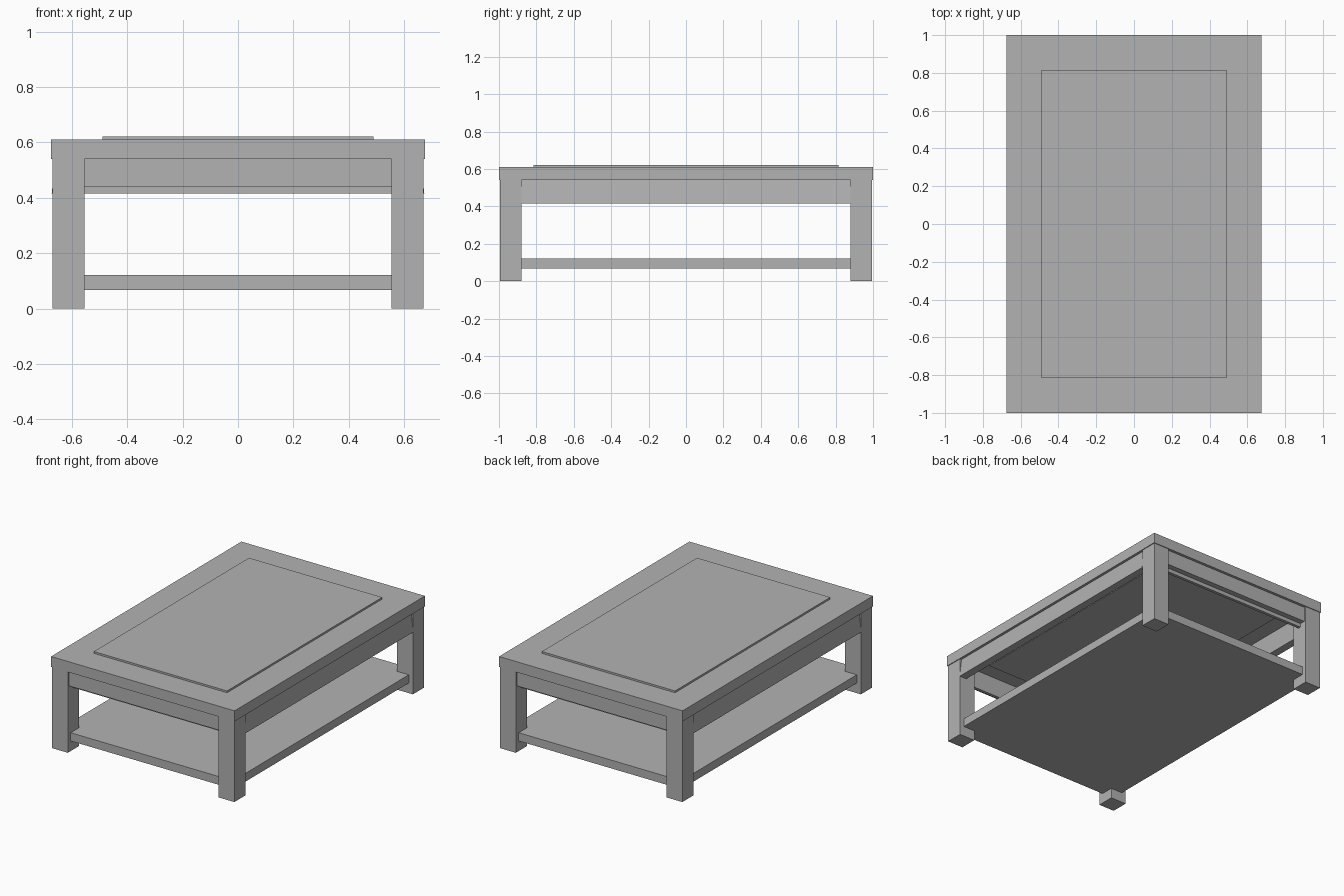
import bpy
import bmesh

old = bpy.data.objects.get("Cube")
if old:
    bpy.data.objects.remove(old, do_unlink=True)

grey = bpy.data.materials.new("plain_grey")
grey.use_nodes = True
colour = (0.448, 0.448, 0.448, 1)
grey.diffuse_color = colour
grey.node_tree.nodes["Principled BSDF"].inputs["Base Color"].default_value = colour

WIDTH, LENGTH, HEIGHT = 1.35, 2.0, 0.61
TOP_BOTTOM = 0.54
LEG = 0.115
LEG_X, LEG_Y = 0.67, 0.995      # outer faces of the legs
IN_X, IN_Y = LEG_X - LEG, LEG_Y - LEG


def finish(name, bm):
    bmesh.ops.recalc_face_normals(bm, faces=bm.faces)
    mesh = bpy.data.meshes.new(name)
    bm.to_mesh(mesh)
    bm.free()
    mesh.materials.append(grey)
    obj = bpy.data.objects.new(name, mesh)
    bpy.context.collection.objects.link(obj)
    return obj


def box_mesh(lo, hi):
    bm = bmesh.new()
    bmesh.ops.create_cube(bm, size=1)
    for v in bm.verts:
        v.co = [(a + b) / 2 + c * (b - a) for a, b, c in zip(lo, hi, v.co)]
    return bm


def box(name, lo, hi):
    return finish(name, box_mesh(lo, hi))


# Table top with a shallow recessed panel above and below
bm = box_mesh((-WIDTH / 2, -LENGTH / 2, TOP_BOTTOM), (WIDTH / 2, LENGTH / 2, HEIGHT))
bm.normal_update()
for face in [f for f in bm.faces if abs(f.normal.z) > 0.9]:
    bmesh.ops.inset_region(bm, faces=[face], thickness=0.185, use_even_offset=True)
    inner = bmesh.ops.extrude_face_region(bm, geom=[face])
    verts = [g for g in inner["geom"] if isinstance(g, bmesh.types.BMVert)]
    bmesh.ops.translate(bm, verts=verts, vec=face.normal * -0.012)
    if face.is_valid:
        bm.faces.remove(face)
finish("table_top", bm)

# Legs
for sx, side in ((1, "left"), (-1, "right")):
    for sy, end in ((-1, "front"), (1, "back")):
        xs = sorted((sx * IN_X, sx * LEG_X))
        ys = sorted((sy * IN_Y, sy * LEG_Y))
        box(f"{end}_{side}_leg", (xs[0], ys[0], 0), (xs[1], ys[1], TOP_BOTTOM))

# Lower shelf, let into the legs
box("lower_shelf", (-0.64, -0.965, 0.067), (0.64, 0.965, 0.122))

# Long side aprons, leaning slightly outward at the foot
for s, side in ((1, "left"), (-1, "right")):
    xs = sorted((s * 0.62, s * 0.673))
    bm = box_mesh((xs[0], -IN_Y, 0.415), (xs[1], IN_Y, TOP_BOTTOM))
    for v in bm.verts:
        if v.co.z > 0.5:
            v.co.x -= s * 0.015
    finish(f"{side}_apron", bm)

# End aprons with a deeper rail behind each
for s, end in ((-1, "front"), (1, "back")):
    ys = sorted((s * 0.945, s * 0.982))
    box(f"{end}_apron", (-IN_X, ys[0], 0.44), (IN_X, ys[1], TOP_BOTTOM))
    ys = sorted((s * 0.925, s * 0.945))
    box(f"{end}_inner_rail", (-IN_X, ys[0], 0.415), (IN_X, ys[1], TOP_BOTTOM))
